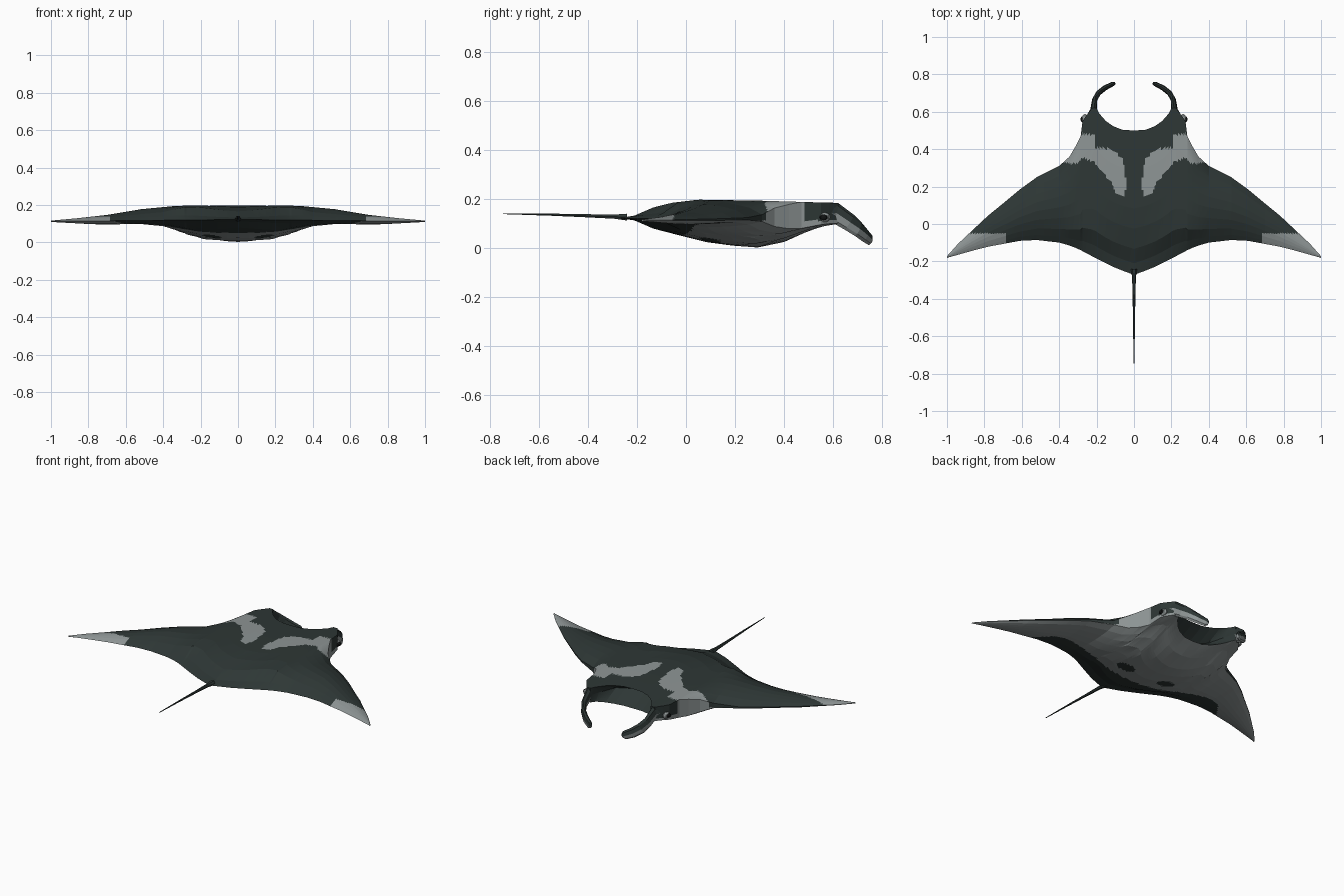
import bpy, bmesh, math
from mathutils import Vector

if "Cube" in bpy.data.objects:
    bpy.data.objects.remove(bpy.data.objects["Cube"])

def mat(name, rgb):
    m = bpy.data.materials.new(name)
    m.diffuse_color = (*rgb, 1)
    m.use_nodes = True
    m.node_tree.nodes["Principled BSDF"].inputs["Base Color"].default_value = m.diffuse_color
    return m

DARK = mat("dark slate skin", (0.027, 0.038, 0.036))
LIGHT = mat("pale grey skin", (0.27, 0.30, 0.30))
BLACK = mat("black", (0.006, 0.007, 0.007))

def lerp(tab, v):
    """Piecewise linear lookup."""
    if v <= tab[0][0]:
        return tab[0][1]
    for (a, p), (b, q) in zip(tab, tab[1:]):
        if v <= b:
            return p + (q - p) * (v - a) / (b - a)
    return tab[-1][1]

def inside(x, y, poly):
    hit = False
    for (ax, ay), (bx, by) in zip(poly, poly[1:] + poly[:1]):
        if (ay > y) != (by > y) and x < ax + (y - ay) / (by - ay) * (bx - ax):
            hit = not hit
    return hit

def finish(bm, name, mats):
    bmesh.ops.recalc_face_normals(bm, faces=bm.faces)
    me = bpy.data.meshes.new(name)
    bm.to_mesh(me)
    bm.free()
    for m in mats:
        me.materials.append(m)
    ob = bpy.data.objects.new(name, me)
    bpy.context.collection.objects.link(ob)
    return ob

def loft(bm, rings):
    """Skin closed rings, returns (face, strip index)."""
    rows = [[bm.verts.new(p) for p in r] for r in rings]
    n, out = len(rows[0]), []
    for a, b in zip(rows, rows[1:]):
        for i in range(n):
            j = (i + 1) % n
            out.append((bm.faces.new((a[i], a[j], b[j], b[i])), i))
    bm.faces.new(rows[0])
    bm.faces.new(rows[-1])
    return out

# ---- body and wings: spanwise loft ----
LEAD = [(0, .50), (.06, .503), (.11, .522), (.15, .55), (.185, .59), (.2, .62), (.225, .62),
        (.255, .58), (.275, .55), (.285, .47), (.31, .42), (.345, .36), (.4, .31), (.52, .25),
        (.61, .185), (.7, .11), (.78, .045), (.86, -.03), (.94, -.105), (1, -.172)]
TRAIL = [(0, -.272), (.1, -.235), (.2, -.185), (.3, -.132), (.38, -.102), (.5, -.085),
         (.6, -.088), (.8, -.125), (1, -.181)]
MID = [(0, .122), (.4, .118), (.7, .115), (1, .113)]
C_TOP = [(-.27, .125), (-.2, .148), (-.06, .184), (.05, .197), (.3, .193), (.6, .184)]
C_BOT = [(-.27, .118), (-.1, .07), (.1, .02), (.28, 0), (.4, .025), (.5, .07), (.6, .095)]
BELLY = [(0, 1), (.1, .97), (.2, .84), (.3, .58), (.4, .4)]
W_TOP = [(.25, .198), (.5, .181), (.7, .147), (.85, .13), (1, .116)]
W_BOT = [(.28, .05), (.38, .085), (.5, .098), (.75, .095), (1, .109)]
SHAPE = [(0, 0), (.15, .5), (.4, 1), (.65, .95), (.87, .6), (1, .12)]
TS = [0, .08, .18, .32, .46, .6, .73, .87, 1]

def section(x):
    ax = abs(x)
    yl, yt, zm = lerp(LEAD, ax), lerp(TRAIL, ax), lerp(MID, ax)
    w = lerp([(.285, 1), (.42, 0)], ax)
    top, bot = [], []
    for t in TS:
        y, s = yt + (yl - yt) * t, lerp(SHAPE, t)
        e = min(1, t / .18)          # pinch to the trailing edge
        ct = zm + (lerp(C_TOP, y) - zm) * e
        cb = zm + (lerp(C_BOT, y) - zm) * lerp(BELLY, ax) * e
        wt = zm + (lerp(W_TOP, ax) - zm) * s
        wb = zm + (lerp(W_BOT, ax) - zm) * s
        top.append((x, y, ct * w + wt * (1 - w)))
        bot.append((x, y, cb * w + wb * (1 - w)))
    cave = lerp([(0, .12), (.15, .1), (.2, 0)], ax)   # mouth hollow
    front = (x, yl - cave, (top[-1][2] + bot[-1][2]) / 2)
    return top + [front] + bot[:0:-1]

half = [a for a, _ in LEAD]
xs = [-a for a in half[:0:-1]] + half
bm = bmesh.new()
for f, i in loft(bm, [section(x) for x in xs]):
    f.material_index = 0 if i < 8 else 2 if i < 10 else 1
bmesh.ops.subdivide_edges(bm, edges=bm.edges[:], cuts=5, use_grid_fill=True)

# ---- skin markings ----
PATCH = [(.05, .15), (.04, .22), (.06, .35), (.12, .4), (.21, .41), (.21, .48), (.32, .48),
         (.42, .34), (.31, .32), (.27, .355), (.21, .33), (.17, .28), (.12, .22), (.1, .16)]
BAND = [(0, -.025), (.15, -.01), (.25, .015), (.5, .045), (.58, .02), (.66, -.09), (.7, -.3)]
for f in bm.faces:
    c = f.calc_center_median()
    x, y, z = abs(c.x), c.y, c.z
    tip = x > .69 and y < -.05
    if f.material_index == 0:
        pale = tip or inside(x, y, PATCH)
    elif f.material_index == 1:
        spot = math.hypot((x - .14) / .055, (y - .1) / .04) < 1
        pale = not (y < lerp(BAND, x) or spot)
    else:                            # front rim and mouth
        pale = x > .2 and (z < .112 or .33 < y < .48 or tip)
    f.material_index = int(pale)
finish(bm, "body", [DARK, LIGHT])

# ---- head fins ----
PATH = [(.238, .54, .14), (.216, .61, .142), (.21, .665, .105), (.19, .7, .078),
        (.155, .728, .053), (.115, .748, .035), (.104, .752, .03)]
SIZE = [(.042, .034), (.042, .018), (.036, .014), (.033, .014), (.03, .014), (.025, .012), (.012, .008)]
for side, label in ((1, "right"), (-1, "left")):
    rings = []
    for k, (p, (h, t)) in enumerate(zip(PATH, SIZE)):
        d = (Vector(PATH[min(k + 1, 6)]) - Vector(PATH[max(k - 1, 0)])).normalized()
        out = d.cross(Vector((0, 0, 1))).normalized()
        up = out.cross(d)
        ring = []
        for a in range(8):
            q = Vector(p) + up * h * math.sin(a * math.pi / 4) + out * t * math.cos(a * math.pi / 4)
            ring.append((q.x * side, q.y, q.z))
        rings.append(ring)
    bm = bmesh.new()
    loft(bm, rings)
    bmesh.ops.recalc_face_normals(bm, faces=bm.faces)
    for f in bm.faces:
        f.material_index = int(f.normal.z < -.05 and f.calc_center_median().y > .56)
    finish(bm, label + "_head_fin", [DARK, LIGHT])

    # ---- eye with pale surround ----
    for nm, m, r, cx in (("eye_surround", LIGHT, .026, .262), ("eye", BLACK, .015, .276)):
        bm = bmesh.new()
        bmesh.ops.create_uvsphere(bm, u_segments=8, v_segments=6, radius=r)
        bmesh.ops.scale(bm, verts=bm.verts, vec=(.7, 1.1, .8))
        bmesh.ops.translate(bm, verts=bm.verts, vec=(cx * side, .56, .125))
        finish(bm, label + "_" + nm, [m])

# ---- tail ----
TAIL = [(-.24, .126, .016), (-.29, .128, .01), (-.42, .132, .007), (-.55, .136, .005), (-.745, .14, .002)]
bm = bmesh.new()
loft(bm, [[(r * math.cos(a * math.pi / 3), y, z + r * math.sin(a * math.pi / 3)) for a in range(6)]
          for y, z, r in TAIL])
finish(bm, "tail", [DARK])
